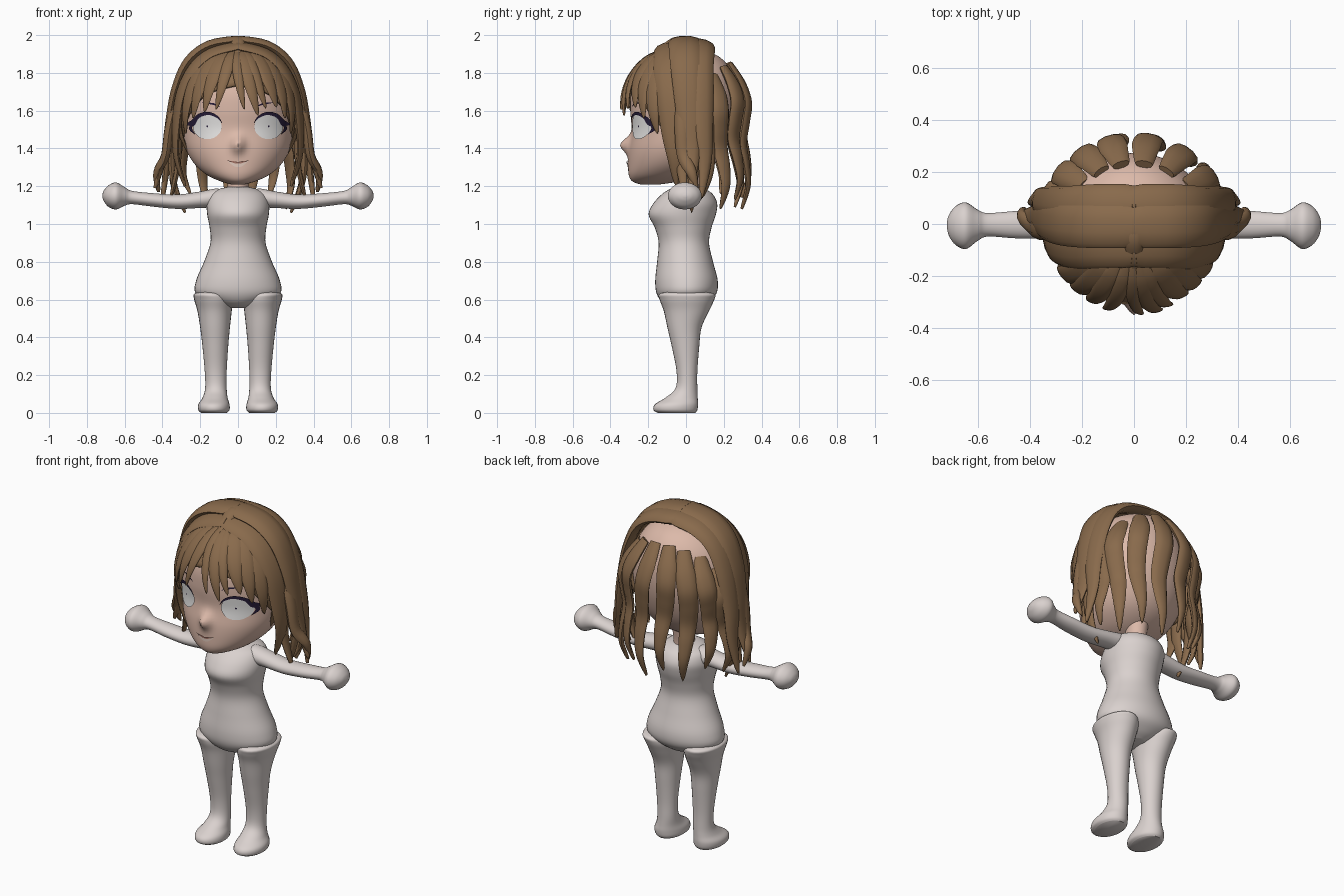
import bpy, bmesh, math
from mathutils import Vector

if "Cube" in bpy.data.objects:
    bpy.data.objects.remove(bpy.data.objects["Cube"])


def material(name, rgb):
    m = bpy.data.materials.new(name)
    m.diffuse_color = (*rgb, 1)
    m.use_nodes = True
    m.node_tree.nodes["Principled BSDF"].inputs["Base Color"].default_value = m.diffuse_color
    return m


BODY = material("pale_body", (0.70, 0.64, 0.62))
SKIN = material("skin", (0.72, 0.49, 0.40))
HAIR = material("brown_hair", (0.25, 0.145, 0.072))
EYE = material("eye_white", (0.80, 0.79, 0.78))
LASH = material("dark_lash", (0.02, 0.012, 0.04))
LIP = material("lip", (0.36, 0.17, 0.13))
TEETH = material("mouth_light", (0.74, 0.58, 0.50))


def curve(rows, k):
    """Smooth spline through tuples of any length."""
    out = []
    for i in range(len(rows) - 1):
        a, b, c, d = (rows[max(i - 1, 0)], rows[i], rows[i + 1],
                      rows[min(i + 2, len(rows) - 1)])
        for j in range(k):
            t = j / k
            out.append(tuple(
                0.5 * (2 * q + (r - p) * t + (2 * p - 5 * q + 4 * r - s) * t * t
                       + (3 * q - p - 3 * r + s) * t ** 3)
                for p, q, r, s in zip(a, b, c, d)))
    return out + [tuple(rows[-1])]


def finish(name, bm, mat):
    me = bpy.data.meshes.new(name)
    bm.to_mesh(me)
    bm.free()
    me.materials.append(mat)
    ob = bpy.data.objects.new(name, me)
    bpy.context.collection.objects.link(ob)
    return ob


def tube(name, rings, mat):
    """Closed skin over a list of point rings."""
    bm = bmesh.new()
    vs = [[bm.verts.new(p) for p in r] for r in rings]
    n = len(vs[0])
    for a, b in zip(vs, vs[1:]):
        for i in range(n):
            bm.faces.new((a[i], a[(i + 1) % n], b[(i + 1) % n], b[i]))
    bm.faces.new(vs[0])
    bm.faces.new(vs[-1])
    bmesh.ops.recalc_face_normals(bm, faces=bm.faces)
    return finish(name, bm, mat)


def loft(name, rows, mat, axis="z", n=28, k=5, side=1, warp=None):
    """Rows hold a position on the axis and the extents on the other two."""
    rings = []
    for t, a0, a1, b0, b1 in curve(rows, k):
        ring = []
        for i in range(n):
            w = 2 * math.pi * i / n
            p = (a0 + a1) / 2 + (a1 - a0) / 2 * math.cos(w)
            q = (b0 + b1) / 2 + (b1 - b0) / 2 * math.sin(w)
            co = (p, q, t) if axis == "z" else (t, p, q)
            co = (co[0] * side, co[1], co[2])
            ring.append(warp(co) if warp else co)
        rings.append(ring)
    return tube(name, rings, mat)


# --- body ---
loft("torso", [(0.555, -.05, .05, -.06, .06), (0.58, -.13, .13, -.12, .11),
               (0.63, -.222, .222, -.155, .16), (0.70, -.222, .222, -.163, .168),
               (0.80, -.18, .18, -.153, .143), (0.90, -.146, .146, -.145, .122),
               (0.98, -.15, .15, -.165, .135), (1.05, -.163, .163, -.198, .158),
               (1.11, -.165, .165, -.172, .165), (1.16, -.145, .145, -.125, .14),
               (1.185, -.10, .10, -.085, .10), (1.195, -.06, .06, -.06, .07)], BODY, n=40)
LEG = [(0.0, .06, .195, -.15, .05), (0.015, .045, .21, -.172, .06),
       (0.045, .045, .21, -.165, .064), (0.08, .055, .188, -.11, .062),
       (0.13, .06, .174, -.056, .06), (0.22, .06, .176, -.05, .06),
       (0.35, .052, .188, -.075, .07), (0.45, .043, .2, -.098, .082),
       (0.54, .033, .215, -.118, .122), (0.60, .028, .232, -.14, .15),
       (0.63, .05, .232, -.14, .15), (0.645, .09, .19, -.08, .08)]
ARM = [(0.09, -.03, .03, 1.11, 1.17), (0.11, -.055, .06, 1.09, 1.188),
       (0.20, -.055, .06, 1.085, 1.172), (0.32, -.055, .055, 1.08, 1.156),
       (0.45, -.055, .05, 1.092, 1.163), (0.56, -.048, .042, 1.105, 1.175),
       (0.60, -.065, .055, 1.097, 1.195), (0.645, -.096, .083, 1.077, 1.22),
       (0.685, -.08, .068, 1.09, 1.205), (0.71, -.045, .035, 1.12, 1.178),
       (0.718, -.012, .006, 1.142, 1.155)]
for s, tag in ((1, "left"), (-1, "right")):
    loft("leg_" + tag, LEG, BODY, side=s)
    loft("arm_" + tag, ARM, BODY, axis="x", side=s)

# --- head ---
HEAD = [(1.208, -.03, .03, -.235, -.15), (1.225, -.09, .09, -.283, -.04),
        (1.26, -.165, .165, -.303, .06), (1.32, -.232, .232, -.306, .15),
        (1.40, -.276, .276, -.302, .21), (1.50, -.295, .295, -.287, .25),
        (1.60, -.30, .30, -.295, .27), (1.70, -.29, .29, -.29, .27),
        (1.80, -.25, .25, -.255, .245), (1.87, -.185, .185, -.19, .195),
        (1.91, -.11, .11, -.11, .125), (1.925, -.03, .03, -.03, .04)]
HEAD_FINE = curve(HEAD, 6)


def nose(x, z):
    return 0.05 * math.exp(-(x / .032) ** 2 - ((z - 1.42) / .042) ** 2)


def face_y(x, z):
    """Front surface of the face."""
    for a, b in zip(HEAD_FINE, HEAD_FINE[1:]):
        if a[0] <= z <= b[0]:
            t = (z - a[0]) / (b[0] - a[0])
            r = [p + (q - p) * t for p, q in zip(a, b)]
            u = min(abs(x) / r[2], 0.9)
            return (r[3] + r[4]) / 2 - (r[4] - r[3]) / 2 * math.sqrt(1 - u * u) - nose(x, z)


loft("head", HEAD, SKIN, n=96, k=6,
     warp=lambda c: (c[0], c[1] - (nose(c[0], c[2]) if c[1] < -.12 else 0), c[2]))
loft("neck", [(1.15, -.06, .06, -.05, .08), (1.22, -.055, .055, -.045, .08),
              (1.34, -.07, .07, -.05, .1)], SKIN)


def patch(name, top, bottom, mat, lift, side=1, k=4):
    """Thin plate following the face between two outlines of (x, z)."""
    bm = bmesh.new()
    rows = []
    for (x0, z0), (x1, z1) in zip(curve(top, k), curve(bottom, k)):
        col = []
        for j in range(7):
            x, z = x0 + (x1 - x0) * j / 6, z0 + (z1 - z0) * j / 6
            col.append(bm.verts.new((x * side, face_y(x, z) - lift, z)))
        rows.append(col)
    for a, b in zip(rows, rows[1:]):
        for j in range(6):
            bm.faces.new((a[j], a[j + 1], b[j + 1], b[j]))
    bmesh.ops.remove_doubles(bm, verts=bm.verts, dist=1e-5)
    bm.normal_update()
    if sum(f.normal.y for f in bm.faces) > 0:
        bmesh.ops.reverse_faces(bm, faces=bm.faces)
    return finish(name, bm, mat)


def oval(cx, cz, rx, rz, sign):
    return [(cx - rx * math.cos(math.pi * i / 12),
             cz + sign * rz * math.sin(math.pi * i / 12)) for i in range(13)]


for s, tag in ((1, "left"), (-1, "right")):
    patch("eye_" + tag, oval(.163, 1.515, .076, .066, 1), oval(.163, 1.515, .076, .066, -1),
          EYE, .008, s, 2)
    patch("pupil_" + tag, oval(.163, 1.517, .005, .005, 1), oval(.163, 1.517, .005, .005, -1),
          LASH, .0095, s, 1)
    patch("lash_" + tag,
          [(.082, 1.53), (.105, 1.57), (.155, 1.594), (.21, 1.583), (.245, 1.55), (.284, 1.527)],
          [(.082, 1.53), (.11, 1.56), (.155, 1.577), (.205, 1.562), (.234, 1.52), (.284, 1.527)],
          LASH, .013, s)
    patch("lower_lash_" + tag, [(.234, 1.53), (.243, 1.505), (.225, 1.472)],
          [(.25, 1.54), (.258, 1.5), (.225, 1.472)], LASH, .012, s)
    patch("brow_" + tag, [(.09, 1.618), (.13, 1.64), (.19, 1.642)],
          [(.09, 1.618), (.13, 1.63), (.19, 1.642)], LASH, .006, s)
patch("mouth", [(-.055, 1.333), (-.02, 1.325), (0, 1.322), (.02, 1.325), (.055, 1.333)],
      [(-.055, 1.333), (-.025, 1.308), (0, 1.302), (.025, 1.308), (.055, 1.333)], TEETH, .005)
patch("upper_lip", [(-.058, 1.336), (-.018, 1.332), (0, 1.328), (.018, 1.332), (.058, 1.336)],
      [(-.058, 1.336), (-.02, 1.322), (0, 1.319), (.02, 1.322), (.058, 1.336)], LIP, .008)


# --- hair ---
def strand(name, pts, half, thick=.02, side=1, root=.6):
    """Flat tapering lock whose broad face looks away from the head."""
    path = [Vector((p[0] * side, p[1], p[2])) for p in curve(pts, 5)]
    rings, last = [], len(path) - 1
    for i, p in enumerate(path):
        u = i / last
        tan = (path[min(i + 1, last)] - path[max(i - 1, 0)]).normalized()
        out = p - Vector((0, 0, min(p.z, 1.55)))
        wide = tan.cross(out).normalized()
        out = wide.cross(tan).normalized()
        f = min(1, root + 2.5 * u) * (1 - u ** 3) ** .8 + .03
        rings.append([p + wide * half * f * math.cos(a) + out * thick * (.3 + .7 * f) * math.sin(a)
                      for a in (2 * math.pi * j / 10 for j in range(10))])
    return tube(name, rings, HAIR)


def on_cap(phi, el, scale=1.0):
    """Point on the hair dome; phi is degrees from the front, el is height angle."""
    p, e = math.radians(phi), math.radians(el)
    return (.32 * scale * math.sin(p) * math.cos(e),
            -.34 * scale * math.cos(p) * math.cos(e), 1.58 + .36 * scale * math.sin(e))


# dome over the front of the head
bm = bmesh.new()
EDGE = [(0, 26), (30, 19), (50, 6), (70, -14), (90, -32), (106, -32)]
edge = curve(EDGE, 6)
cols = []
for phi, low in [(-p, l) for p, l in reversed(edge[1:])] + edge:
    cols.append([bm.verts.new(on_cap(phi, 88 + (low - 88) * j / 14)) for j in range(15)])
for a, b in zip(cols, cols[1:]):
    for j in range(14):
        bm.faces.new((a[j], b[j], b[j + 1], a[j + 1]))
bm.normal_update()
if sum(f.normal.dot(f.calc_center_median() - Vector((0, 0, 1.58))) for f in bm.faces) < 0:
    bmesh.ops.reverse_faces(bm, faces=bm.faces)
cap = finish("hair_cap", bm, HAIR)
cap.modifiers.new("thickness", "SOLIDIFY").thickness = .015

# fringe: start angle, end angle, end height angle, half width
FRINGE = [(-70, -76, -36, .05), (-50, -62, -16, .05), (-38, -47, -3, .05), (-26, -33, 2, .045),
          (-12, -21, 4, .035), (-2, 6, 4, .03), (8, 19, -1, .04), (16, 27, 5, .035),
          (30, 39, 6, .05), (44, 50, -3, .05), (56, 63, -16, .05), (72, 77, -36, .05)]
for i, (p0, p1, e1, w) in enumerate(FRINGE):
    pts = [on_cap(p0 + (p1 - p0) * t ** 2, 68 + (e1 - 68) * t, 1.015 + .02 * math.sin(3 * t))
           for t in (0, .2, .4, .6, .8, 1)]
    strand(f"fringe_{i}", pts, w, .014, root=.4)
strand("parting_tuft", [(0, .02, 1.975), (0, -.06, 1.972), (0, -.13, 1.925), (0, -.2, 1.875)],
       .04, .018)

# locks sweeping from the parting down both sides: points, half width, thickness
SIDES = {
    "rear_side_lock": ([(-.01, .085, 1.955), (.14, .085, 1.93), (.25, .08, 1.85), (.32, .085, 1.7),
                        (.36, .09, 1.5), (.375, .1, 1.33), (.40, .08, 1.13)], .068, .028),
    "crown_lock": ([(-.01, -.005, 1.972), (.15, -.005, 1.945), (.26, 0, 1.862), (.325, .01, 1.72),
                    (.36, .02, 1.55), (.385, .03, 1.38), (.44, .03, 1.19)], .085, .028),
    "front_side_lock": ([(-.01, -.095, 1.945), (.14, -.095, 1.905), (.24, -.1, 1.82),
                         (.305, -.09, 1.68), (.328, -.075, 1.5), (.325, -.06, 1.35),
                         (.28, -.05, 1.2)], .075, .022),
    "outer_curl": ([(.33, -.02, 1.66), (.365, -.02, 1.5), (.385, -.01, 1.36), (.43, .03, 1.27),
                    (.42, .06, 1.17)], .04, .025),
    "inner_lock": ([(.30, .05, 1.7), (.335, .05, 1.5), (.35, .04, 1.33), (.335, .03, 1.2),
                    (.28, .03, 1.06)], .04, .02),
    "ear_lock": ([(.29, .0, 1.6), (.315, -.02, 1.45), (.32, -.02, 1.3), (.36, .0, 1.12)], .04, .018),
}
for s, tag in ((1, "left"), (-1, "right")):
    for name, (pts, w, t) in SIDES.items():
        strand(f"{name}_{tag}", pts, w, t, s, .85 if pts[0][0] < 0 else .6)

# wavy locks hanging behind the head: angle from the back, top and tip heights
BACK = [(-72, 1.74, 1.12), (-54, 1.79, 1.16), (-33, 1.83, 1.09), (-12, 1.85, 1.14),
        (11, 1.85, 1.08), (33, 1.83, 1.13), (54, 1.79, 1.08), (72, 1.74, 1.14)]
RADII = [.225, .285, .32, .312, .30, .318, .325, .29]
for i, (ang, top, tip) in enumerate(BACK):
    a = math.radians(ang)
    pts = []
    for j, r in enumerate(RADII):
        t = j / (len(RADII) - 1)
        b = a + .05 * math.sin(6 * t + i)
        pts.append((1.1 * r * math.sin(b), 1.03 * r * math.cos(b),
                    top + (tip - top) * (t * .9 + .1 * t * t)))
    strand(f"back_lock_{i}", pts, .054, .022)

bpy.ops.object.select_all(action="SELECT")
bpy.context.view_layer.objects.active = cap
bpy.ops.object.shade_smooth_by_angle(angle=math.radians(50))
